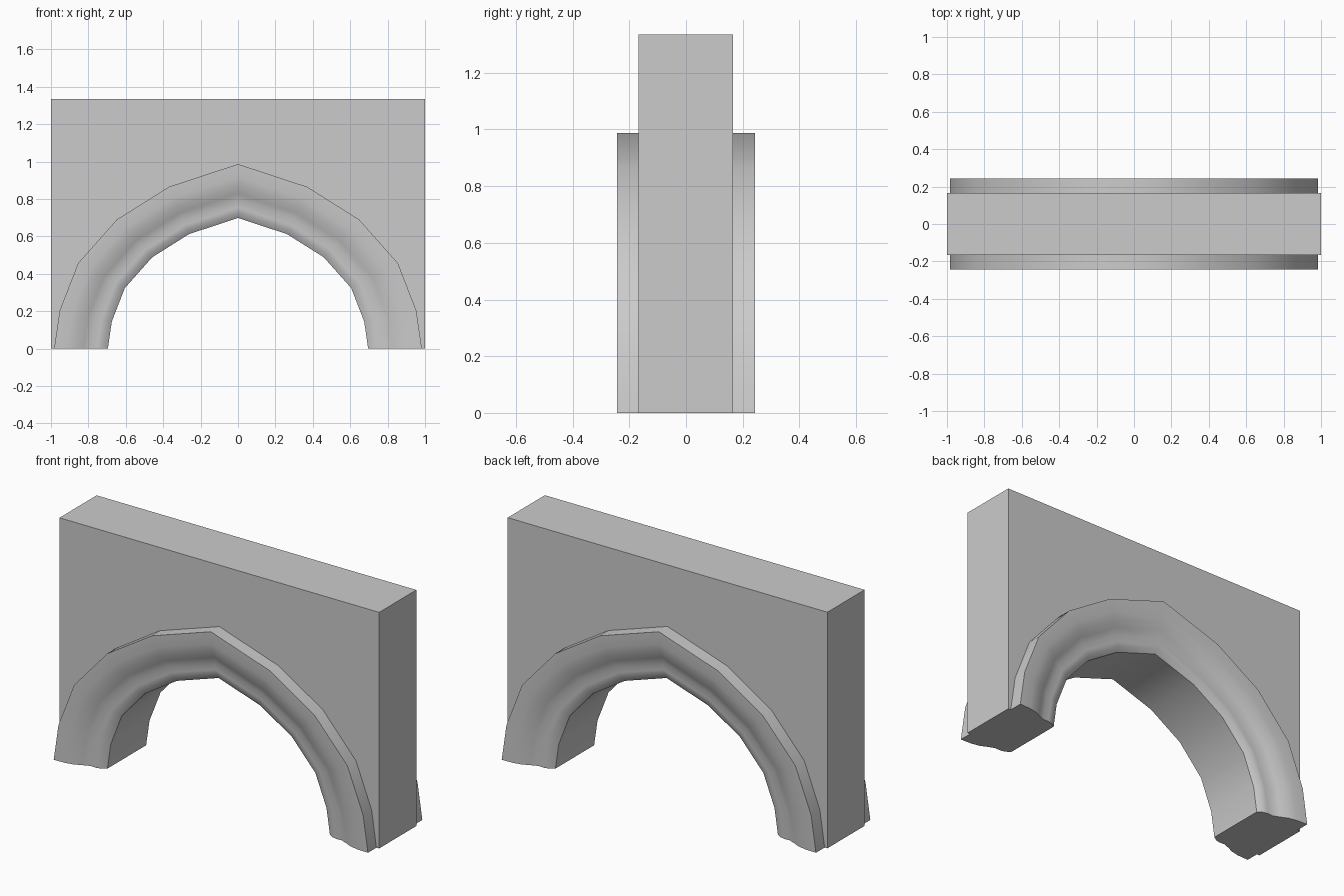
import bpy, bmesh
from math import radians

cube = bpy.data.objects.get("Cube")
if cube:
    bpy.data.objects.remove(cube, do_unlink=True)

stone = bpy.data.materials.new("grey_stone")
stone.use_nodes = True
colour = (0.6, 0.6, 0.6, 1)
stone.diffuse_color = colour
stone.node_tree.nodes["Principled BSDF"].inputs["Base Color"].default_value = colour

# Pointed arch line at the outer edge, mirrored about the apex
half = [(0.983, 0), (0.953, 0.205), (0.855, 0.457), (0.648, 0.69), (0.37, 0.865)]
arch = half + [(0, 0.987)] + [(-x, z) for x, z in reversed(half)]

# Moulding section: scale of the arch line, half depth
section = [(1, 0.243), (0.93, 0.24), (0.88, 0.23), (0.84, 0.212), (0.8, 0.196),
           (0.765, 0.198), (0.735, 0.191), (0.708, 0.173)]
section += [(s, -y) for s, y in reversed(section)]


def finish(name, bm):
    bmesh.ops.recalc_face_normals(bm, faces=bm.faces)
    mesh = bpy.data.meshes.new(name)
    bm.to_mesh(mesh)
    bm.free()
    mesh.materials.append(stone)
    mesh.shade_smooth()
    mesh.set_sharp_from_angle(angle=radians(42))
    obj = bpy.data.objects.new(name, mesh)
    bpy.context.collection.objects.link(obj)


# Wall slab with the arch opening
bm = bmesh.new()
outline = [(1, 0), (1, 1.335), (-1, 1.335), (-1, 0)]
outline += [(x * 0.99, z * 0.99) for x, z in reversed(arch)]
face = bm.faces.new([bm.verts.new((x, -0.167, z)) for x, z in outline])
slab = bmesh.ops.extrude_face_region(bm, geom=[face])
moved = [v for v in slab["geom"] if isinstance(v, bmesh.types.BMVert)]
bmesh.ops.translate(bm, verts=moved, vec=(0, 0.332, 0))
finish("wall", bm)

# Arch moulding swept from foot to foot
bm = bmesh.new()
rings = [[bm.verts.new((x * s, y, z * s)) for s, y in section] for x, z in arch]
count = len(section)
for a, b in zip(rings, rings[1:]):
    for i in range(count):
        j = (i + 1) % count
        bm.faces.new((a[i], a[j], b[j], b[i]))
bm.faces.new(rings[0])
bm.faces.new(rings[-1])
finish("arch_moulding", bm)
